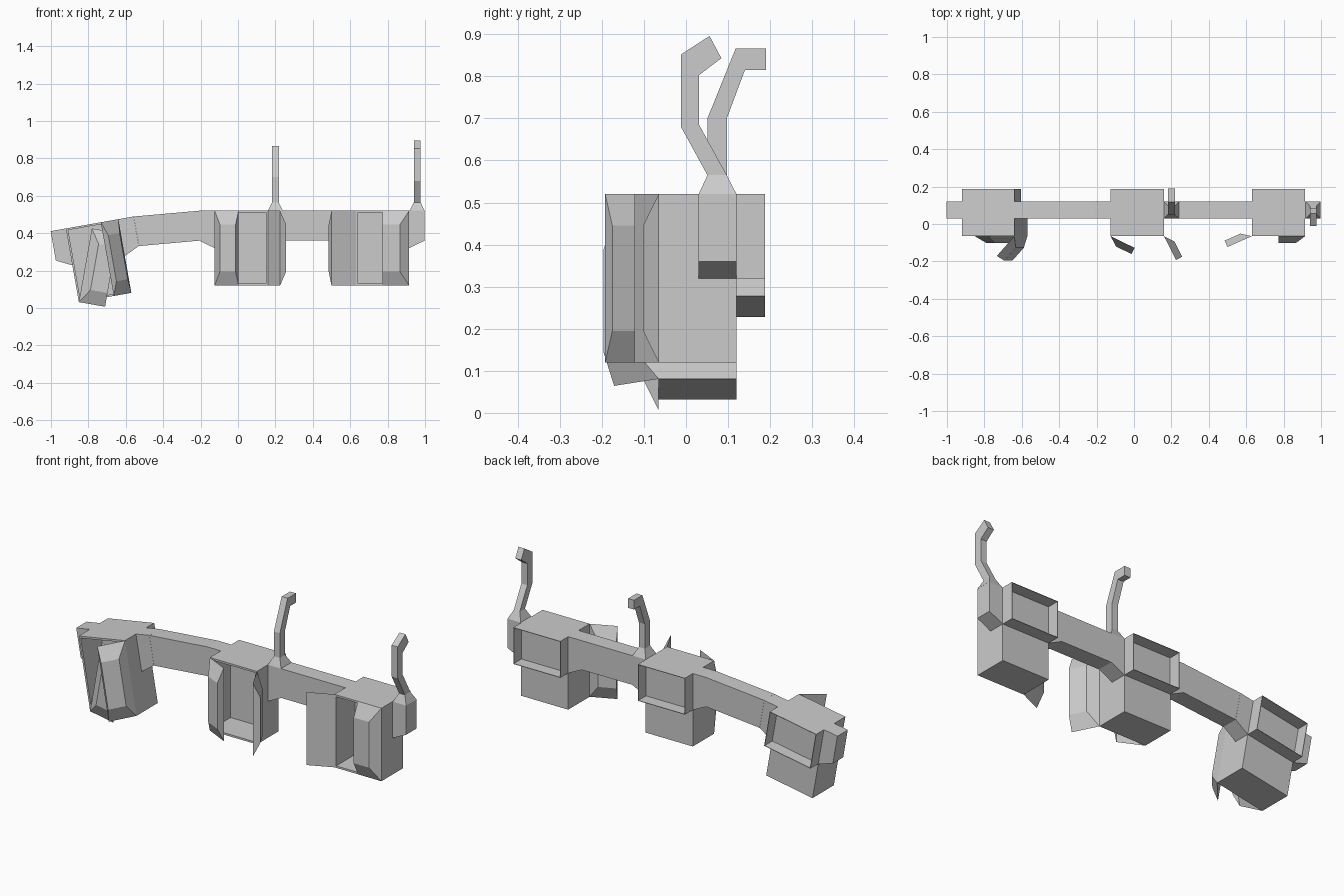
import bpy, bmesh
from math import radians
from mathutils import Matrix, Vector

if "Cube" in bpy.data.objects:
    bpy.data.objects.remove(bpy.data.objects["Cube"])

T = Matrix.Translation
HALF, FRONT, BACK = 0.1425, -0.065, 0.12   # pouch half width and depth limits


def finish(name, bm, mat=Matrix()):
    bmesh.ops.recalc_face_normals(bm, faces=bm.faces[:])
    bm.transform(mat)
    me = bpy.data.meshes.new(name)
    bm.to_mesh(me)
    bm.free()
    ob = bpy.data.objects.new(name, me)
    bpy.context.collection.objects.link(ob)
    return ob


def prism(name, pts, axis, lo, hi, mat=Matrix()):
    """Extrude a 2D outline along x (pts are y,z) or along y (pts are x,z)."""
    bm = bmesh.new()
    vs = [bm.verts.new((lo, a, b) if axis == 'x' else (a, lo, b)) for a, b in pts]
    face = bm.faces.new(vs)
    ext = bmesh.ops.extrude_face_region(bm, geom=[face])
    off = Vector((hi - lo, 0, 0) if axis == 'x' else (0, hi - lo, 0))
    bmesh.ops.translate(bm, vec=off, verts=[g for g in ext['geom'] if isinstance(g, bmesh.types.BMVert)])
    return finish(name, bm, mat)


def hull(name, pts, mat):
    bm = bmesh.new()
    for p in pts:
        bm.verts.new(p)
    bmesh.ops.convex_hull(bm, input=bm.verts[:])
    bmesh.ops.dissolve_limit(bm, angle_limit=0.01, verts=bm.verts[:], edges=bm.edges[:])
    return finish(name, bm, mat)


def open_box(name, lo, hi, side, rim, depth, mat):
    """Box hollowed from its front (side -1) or back (side 1)."""
    lo, hi = Vector(lo), Vector(hi)
    bm = bmesh.new()
    bmesh.ops.create_cube(bm, size=1, matrix=T((lo + hi) / 2) @ Matrix.Diagonal((*(hi - lo), 1)))
    bm.normal_update()
    face = max(bm.faces, key=lambda f: f.normal.y * side)
    bmesh.ops.inset_region(bm, faces=[face], thickness=rim)
    inner = bmesh.ops.extrude_discrete_faces(bm, faces=[face])['faces'][0]
    bmesh.ops.translate(bm, vec=(0, -side * depth, 0), verts=inner.verts[:])
    return finish(name, bm, mat)


def door(name, side, swing, spin, unit):
    """Half of a bevelled lid, hinged on the outer edge."""
    d = -side
    pts = [(d * x, 0, z) for x in (0, HALF) for z in (0, -0.4)]
    pts += [(d * x, -0.037, z) for x in (0.05, HALF) for z in (-0.075, -0.325)]
    mat = (unit @ T((side * HALF, FRONT, -0.4)) @ Matrix.Rotation(radians(spin), 4, 'Y')
           @ T((0, 0, 0.4)) @ Matrix.Rotation(radians(swing), 4, 'Z'))
    hull(name, pts, mat)


def pouch(tag, x, top, tilt, left, right):
    unit = T((x, 0, top)) @ Matrix.Rotation(radians(-tilt), 4, 'Y')
    open_box(tag + "_pouch", (-HALF, FRONT, -0.4), (HALF, BACK, 0), -1, 0.015, 0.165, unit)
    open_box(tag + "_back_loop", (-HALF, BACK, -0.2), (HALF, 0.188, 0), 1, 0.004, 0.066, unit)
    for s, word in ((-1, "left"), (1, "right")):
        # flared belt piece beside the pouch
        pts = [(s * HALF, 0), (s * 0.225, 0), (s * 0.225, -0.16), (s * HALF, -0.2)]
        prism(f"{tag}_{word}_belt_wing", pts, 'y', 0.03, BACK, unit)
        swing, spin = left if s < 0 else right
        door(f"{tag}_{word}_door", s, swing, spin, unit)


# three pouches with their doors as (swing, spin)
pouch("tilted", -0.78, 0.45, 10, (0, 20), (48, 0))
pouch("middle", 0.0175, 0.52, 0, (-26, 0), (117, 0))
pouch("end", 0.7725, 0.52, 0, (-156, 0), (0, 0))

# belt strips between the pouches
prism("bent_belt", [(-0.558, 0.489), (-0.207, 0.52), (-0.207, 0.36), (-0.53, 0.331)], 'y', 0.03, BACK)
prism("straight_belt", [(0.2425, 0.52), (0.5475, 0.52), (0.5475, 0.36), (0.2425, 0.36)], 'y', 0.03, BACK)


# hooks standing on the belt, each with a tapered foot
def hook(tag, x, outline):
    foot = [(x + sx * 0.04, y, 0.52) for sx in (-1, 1) for y in (0.03, BACK)]
    foot += [(x + sx * 0.018, y, 0.565) for sx in (-1, 1) for y in (0.051, 0.097)]
    hull(tag + "_hook_foot", foot, Matrix())
    prism(tag + "_hook", outline, 'x', x - 0.018, x + 0.018)


hook("middle", 0.2, [(0.051, 0.565), (0.097, 0.565), (0.097, 0.70), (0.14, 0.815), (0.19, 0.815),
                     (0.19, 0.866), (0.118, 0.866), (0.051, 0.70)])
hook("end", 0.958, [(0.051, 0.565), (0.097, 0.565), (0.031, 0.685), (0.031, 0.803), (0.084, 0.843),
                    (0.056, 0.896), (-0.012, 0.852), (-0.012, 0.68)])
